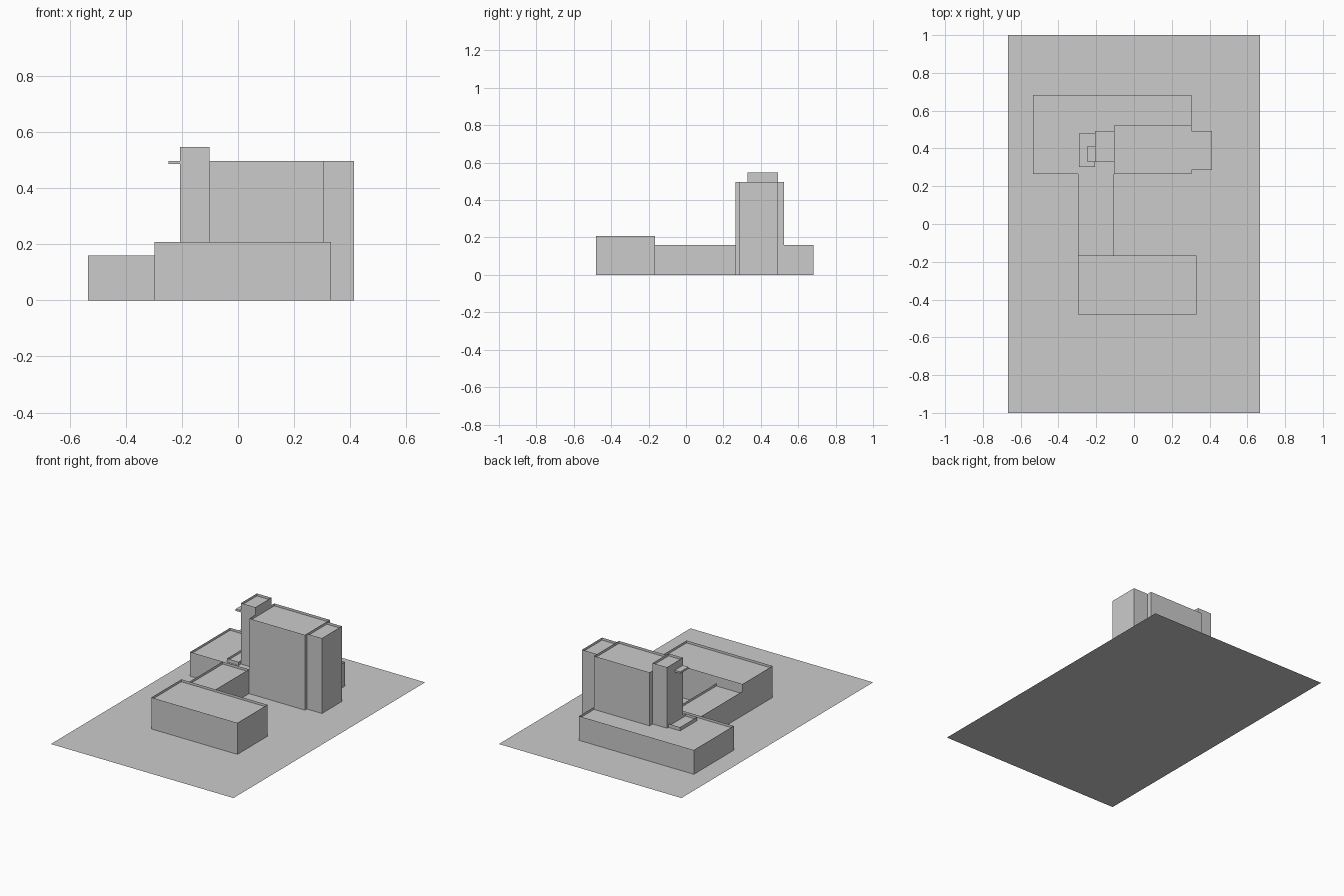
import bpy, bmesh

if "Cube" in bpy.data.objects:
    bpy.data.objects.remove(bpy.data.objects["Cube"])

PARAPET = 0.016  # depth of the recessed flat roofs


def make(name, verts, faces):
    me = bpy.data.meshes.new(name)
    me.from_pydata(verts, [], faces)
    me.update()
    ob = bpy.data.objects.new(name, me)
    bpy.context.collection.objects.link(ob)
    return ob


def rect(x0, x1, y0, y1, z):
    return [(x0, y0, z), (x1, y0, z), (x1, y1, z), (x0, y1, z)]


def block(name, x0, x1, y0, y1, top, base=0.0):
    """Walls with thin parapets and a roof set slightly below the wall top."""
    levels = (base, top - PARAPET, top)
    verts = [v for z in levels for v in rect(x0, x1, y0, y1, z)]
    sides = [(r + i, r + (i + 1) % 4, r + 4 + (i + 1) % 4, r + 4 + i)
             for r in (0, 4) for i in range(4)]
    return make(name, verts, sides + [(4, 5, 6, 7), (3, 2, 1, 0)])


def slab(name, x0, x1, y0, y1, z0, z1):
    verts = rect(x0, x1, y0, y1, z0) + rect(x0, x1, y0, y1, z1)
    sides = [(i, (i + 1) % 4, 4 + (i + 1) % 4, 4 + i) for i in range(4)]
    return make(name, verts, sides + [(4, 5, 6, 7), (3, 2, 1, 0)])


# Site
make("site_plate", rect(-0.667, 0.667, -1, 1, 0), [(0, 1, 2, 3)])

# Low buildings
block("front_wing", -0.297, 0.332, -0.48, -0.167, 0.208)
block("link_wing", -0.297, -0.105, -0.167, 0.265, 0.16)
block("rear_podium", -0.535, 0.304, 0.265, 0.682, 0.16)

# Tower group
block("tower", -0.102, 0.304, 0.265, 0.525, 0.497)
block("tower_side_bay", 0.304, 0.414, 0.285, 0.493, 0.497)
block("stair_core", -0.207, -0.102, 0.328, 0.493, 0.547)

# Projections on the stair core
slab("upper_balcony", -0.247, -0.207, 0.328, 0.413, 0.485, 0.497)
block("roof_entrance_terrace", -0.292, -0.207, 0.302, 0.478, 0.168, 0.14)
